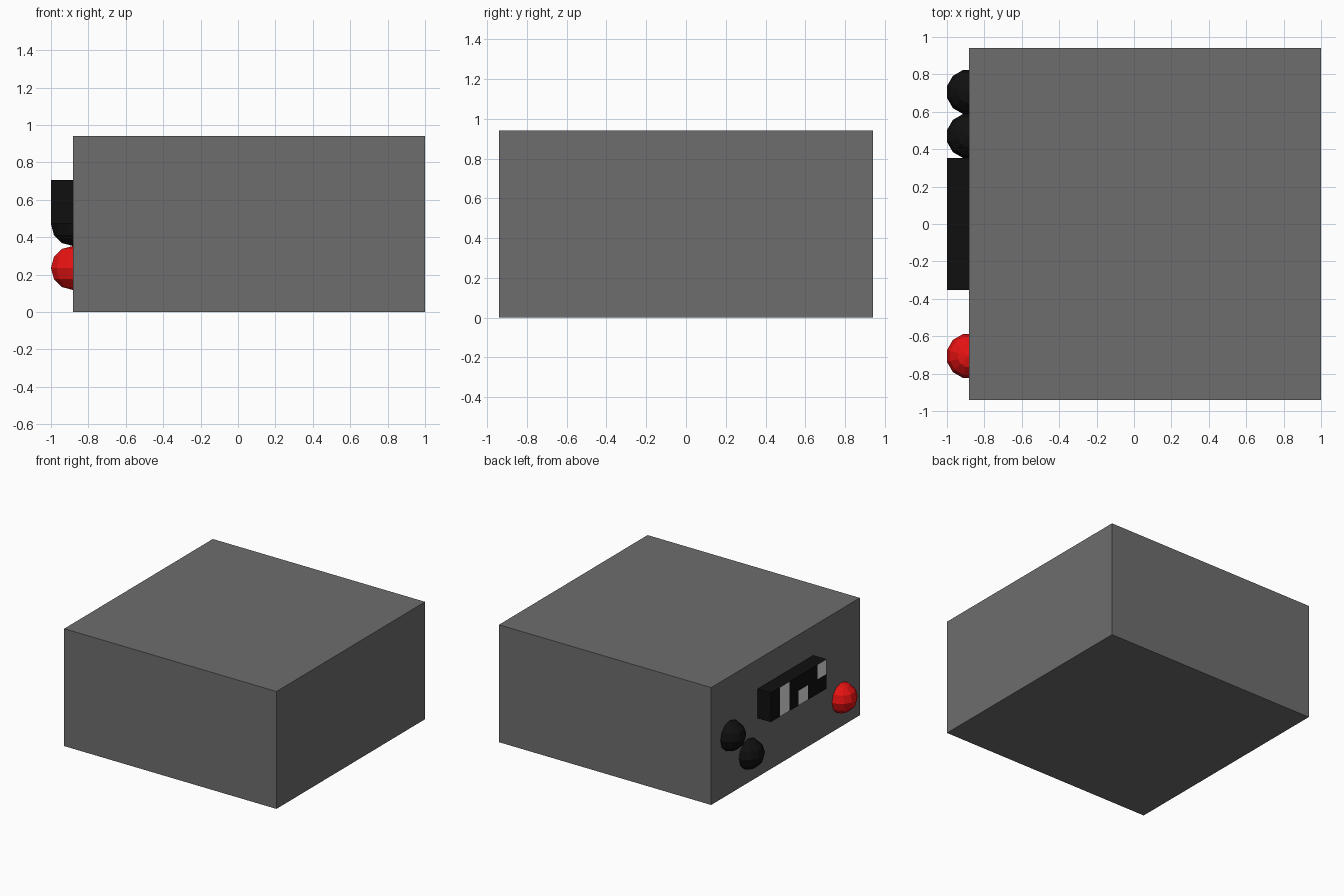
import bpy, bmesh, math
from mathutils import Matrix, Vector

if "Cube" in bpy.data.objects:
    bpy.data.objects.remove(bpy.data.objects["Cube"])

U = 2 / 17                 # modelling unit: the whole model is 17 units long
WALL = -1 + U              # x of the face that carries the controls


def material(name, rgb):
    m = bpy.data.materials.new(name)
    m.diffuse_color = (*rgb, 1)
    m.use_nodes = True
    m.node_tree.nodes["Principled BSDF"].inputs["Base Color"].default_value = m.diffuse_color
    return m


GREY = material("casing grey", (0.155, 0.155, 0.155))
BLACK = material("control black", (0.005, 0.005, 0.005))
RED = material("button red", (0.8, 0.006, 0.006))
PALE = material("display pale grey", (0.8, 0.8, 0.8))


def finish(name, bm, *mats):
    mesh = bpy.data.meshes.new(name)
    bm.to_mesh(mesh)
    bm.free()
    for m in mats:
        mesh.materials.append(m)
    obj = bpy.data.objects.new(name, mesh)
    bpy.context.collection.objects.link(obj)
    return obj


def box_mesh(lo, hi):
    lo, hi = Vector(lo), Vector(hi)
    bm = bmesh.new()
    bmesh.ops.create_cube(bm, size=1, matrix=Matrix.Translation((lo + hi) / 2)
                          @ Matrix.Diagonal((*(hi - lo), 1)))
    return bm


def cut(bm, co, no, **kw):
    bmesh.ops.bisect_plane(bm, geom=bm.verts[:] + bm.edges[:] + bm.faces[:],
                           plane_co=co, plane_no=no, **kw)


def knob(name, y, z, mat):
    """Low-poly half ball standing out of the wall."""
    bm = bmesh.new()
    r = U / math.cos(math.radians(15))
    bmesh.ops.create_uvsphere(bm, u_segments=12, v_segments=6, radius=1,
                              matrix=Matrix.Translation((WALL, y, z))
                              @ Matrix.Diagonal((r, r, U, 1))
                              @ Matrix.Rotation(math.radians(15), 4, 'Z'))
    cut(bm, (WALL, 0, 0), (1, 0, 0), clear_outer=True)
    finish(name, bm, mat)


# Casing
finish("casing", box_mesh((WALL, -8 * U, 0), (1, 8 * U, 8 * U)), GREY)

# Display: front cut into 6 x 2 cells, some of them lit
bm = box_mesh((-1, -3 * U, 4 * U), (WALL, 3 * U, 6 * U))
for i in range(-2, 3):
    cut(bm, (0, i * U, 0), (0, 1, 0))
cut(bm, (0, 0, 5 * U), (0, 0, 1))
LIT = {(1, 0), (1, 1), (3, 0), (5, 1)}     # (column from the left, row from below)
for f in bm.faces:
    if f.normal.x < -0.9:
        c = f.calc_center_median()
        cell = (math.floor(3 - c.y / U), math.floor(c.z / U - 4))
        f.material_index = int(cell in LIT)
finish("display", bm, BLACK, PALE)

# Knobs and button
knob("upper_knob", 6 * U, 4 * U, BLACK)
knob("lower_knob", 4 * U, 2 * U, BLACK)
knob("red_button", -6 * U, 2 * U, RED)
